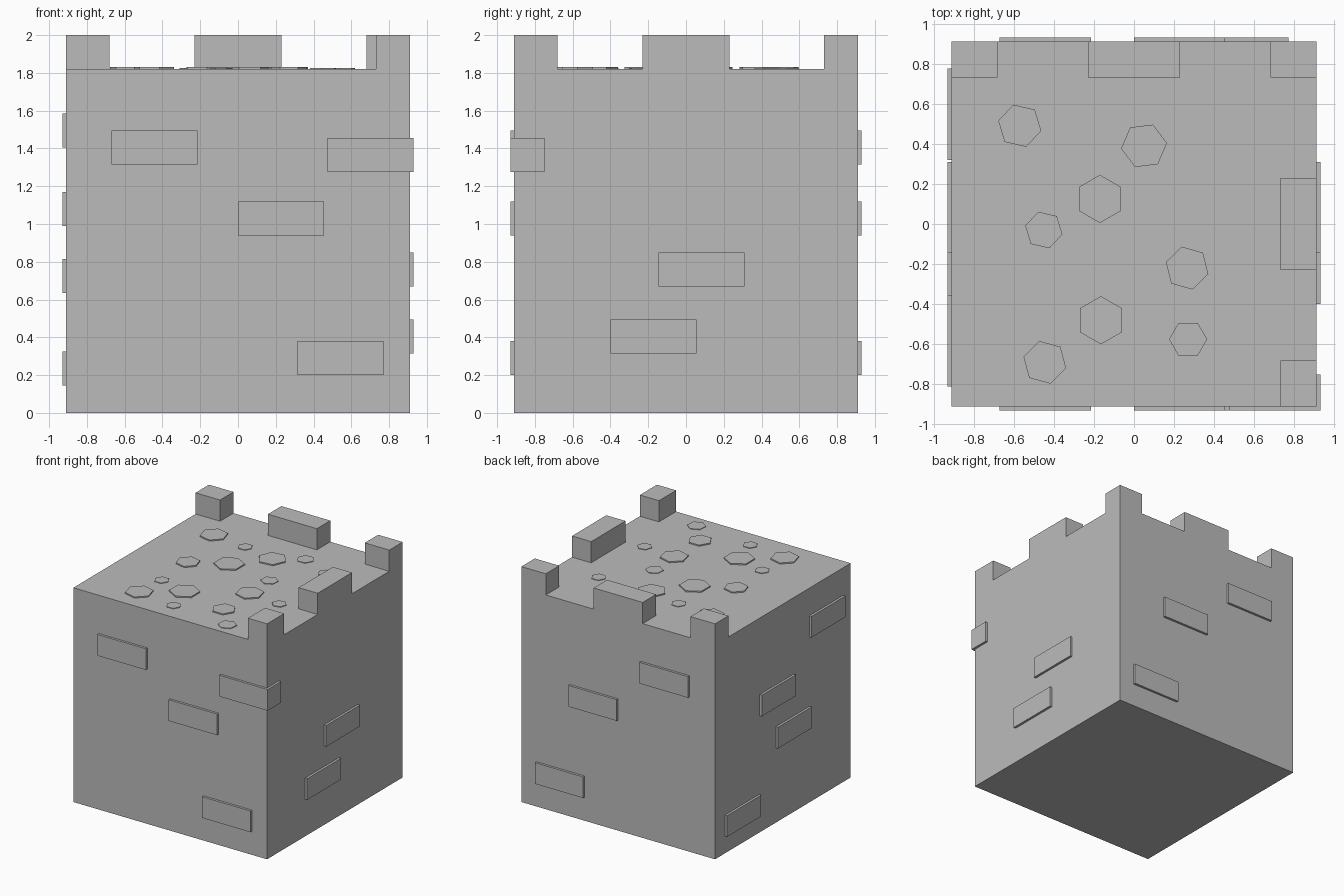
import bpy
import math

default_cube = bpy.data.objects.get("Cube")
if default_cube:
    bpy.data.objects.remove(default_cube, do_unlink=True)

HALF = 0.91      # half width of the block
ROOF = 1.82      # height of the roof deck
PROUD = 0.02     # how far wall bricks stick out
BRICK_L, BRICK_H = 0.455, 0.18

stone = bpy.data.materials.new("grey stone")
stone.use_nodes = True
colour = (0.5, 0.5, 0.5, 1)
stone.diffuse_color = colour
stone.node_tree.nodes["Principled BSDF"].inputs["Base Color"].default_value = colour


def finish(obj, name):
    obj.name = name
    obj.data.name = name
    obj.data.materials.append(stone)
    return obj


def box(name, low, high):
    """Axis-aligned box between two corners."""
    centre = [(a + b) / 2 for a, b in zip(low, high)]
    bpy.ops.mesh.primitive_cube_add(size=1, location=centre)
    obj = bpy.context.object
    obj.scale = [b - a for a, b in zip(low, high)]
    bpy.ops.object.transform_apply(location=False, rotation=False, scale=True)
    return finish(obj, name)


def cobble(x, y, radius, turn):
    """Flat six-sided paving stone, larger ones standing a little higher."""
    rise = 0.01 if radius > 0.08 else 0.005
    sunk = 0.02
    bpy.ops.mesh.primitive_cylinder_add(
        vertices=6, radius=radius, depth=rise + sunk,
        location=(x, y, ROOF + (rise - sunk) / 2),
        rotation=(0, 0, math.radians(turn - 90)))
    finish(bpy.context.object, "roof_cobble")


# Main block
box("tower_block", (-HALF, -HALF, 0), (HALF, HALF, ROOF))

# Battlements along the back and the +x side
THICK, CORNER, MID = 0.18, 0.68, 0.23
inner = HALF - THICK
spans = {"start": (-HALF, -CORNER), "middle": (-MID, MID), "end": (CORNER, HALF)}
for label, (a, b) in spans.items():
    box("back_merlon_" + label, (a, inner, ROOF), (b, HALF, 2))
    if label != "end":
        box("side_merlon_" + label, (inner, a, ROOF), (HALF, b, 2))

# Raised bricks, the same pattern on front and back: start x, base z
for x, z in [(-0.67, 1.315), (0, 0.94), (0.315, 0.2)]:
    for side, face in (("front", -HALF), ("back", HALF)):
        box(side + "_brick", (x, face - PROUD, z),
            (x + BRICK_L, face + PROUD, z + BRICK_H))

# Raised bricks on the two sides: face, start y, base z
side_bricks = [
    (HALF, -0.145, 0.67), (HALF, -0.4, 0.315),
    (-HALF, -0.81, 1.405), (-HALF, -0.145, 0.99),
    (-HALF, -0.36, 0.635), (-HALF, 0.32, 0.145),
]
for face, y, z in side_bricks:
    side = "left" if face > 0 else "right"
    box(side + "_brick", (face - PROUD, y, z),
        (face + PROUD, y + BRICK_L, z + BRICK_H))

# Brick wrapping the front corner
edge = HALF + PROUD
box("corner_brick", (edge - BRICK_L, -edge, 1.275),
    (edge, BRICK_H - edge, 1.275 + BRICK_H))

# Paving stones on the roof: x, y, radius, turn in degrees
cobbles = [
    (-0.57, 0.49, 0.11, 47), (-0.25, 0.455, 0.06, 0),
    (0.05, 0.39, 0.115, 7), (-0.17, 0.125, 0.12, 30),
    (0.26, 0.535, 0.07, 3), (0.53, 0.415, 0.06, 0),
    (-0.45, -0.03, 0.095, 47), (0.255, 0.06, 0.07, 26),
    (0.265, -0.22, 0.11, 44), (0.56, -0.245, 0.06, 13),
    (-0.43, -0.41, 0.06, 0), (-0.165, -0.48, 0.12, 30),
    (-0.445, -0.69, 0.11, 45), (-0.09, -0.735, 0.06, 0),
    (0.27, -0.575, 0.095, 0), (0.45, -0.785, 0.075, 24),
]
for spec in cobbles:
    cobble(*spec)
